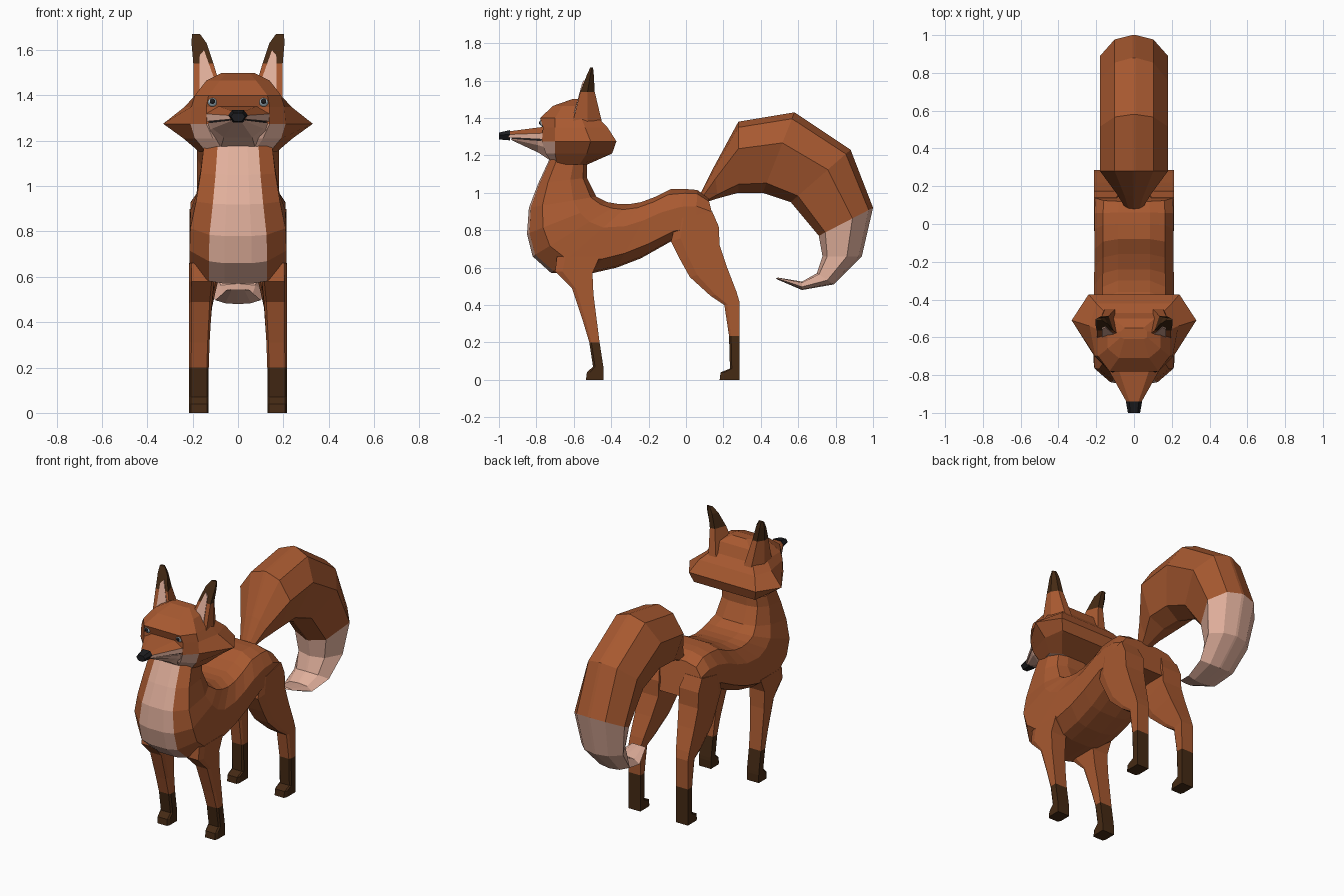
import bpy, bmesh


def material(name, rgb):
    m = bpy.data.materials.new(name)
    m.diffuse_color = (*rgb, 1)
    return m


FUR = material("fur", (0.39, 0.10, 0.03))
PALE = material("pale_fur", (0.75, 0.43, 0.33))
DARK = material("dark_fur", (0.06, 0.023, 0.007))
BLACK = material("black", (0.012, 0.012, 0.014))
EYE = material("eye_grey", (0.45, 0.58, 0.65))


def skin(name, rings, mats=(FUR,), pick=lambda i, j: 0):
    """Join equal-length rings of points into a capped flat-shaded mesh."""
    bm = bmesh.new()
    vs = [[bm.verts.new(p) for p in r] for r in rings]
    n = len(vs[0])
    for i in range(len(vs) - 1):
        for j in range(n):
            k = (j + 1) % n
            f = bm.faces.new((vs[i][j], vs[i][k], vs[i + 1][k], vs[i + 1][j]))
            f.material_index = pick(i, j)
    for r, i in ((vs[0], 0), (vs[-1], len(vs) - 2)):
        bm.faces.new(r).material_index = pick(i, n - 1)
    bmesh.ops.recalc_face_normals(bm, faces=bm.faces)
    me = bpy.data.meshes.new(name)
    bm.to_mesh(me)
    bm.free()
    for m in mats:
        me.materials.append(m)
    ob = bpy.data.objects.new(name, me)
    bpy.context.collection.objects.link(ob)
    return ob


def loft(name, rows, profile, mats=(FUR,), pick=lambda i, j: 0, side=0, outer=0.0):
    """rows: (y, z) of one edge, (y, z) of the opposite edge, half width.
    profile: half section as (width fraction, position between the edges).
    side +1/-1 sets the outer faces at x = side * outer; 0 keeps it central."""
    sec = profile + [(-u, t) for u, t in reversed(profile)]
    rings = []
    for y0, z0, y1, z1, w in rows:
        cx = side * (outer - w)
        rings.append([(cx + u * w, y0 + (y1 - y0) * t, z0 + (z1 - z0) * t) for u, t in sec])
    return skin(name, rings, mats, pick)


# Torso and neck: back edge, then chest/belly edge
loft("body", [
    (-0.53, 1.18, -0.73, 1.18, 0.15), (-0.53, 1.08, -0.79, 1.05, 0.165),
    (-0.48, 0.98, -0.84, 0.92, 0.185), (-0.42, 0.95, -0.85, 0.78, 0.21),
    (-0.36, 0.94, -0.82, 0.66, 0.214), (-0.30, 0.94, -0.72, 0.57, 0.214),
    (-0.24, 0.95, -0.50, 0.57, 0.212), (-0.16, 0.98, -0.37, 0.60, 0.21),
    (-0.08, 1.02, -0.24, 0.65, 0.21), (0.00, 1.02, -0.08, 0.74, 0.21),
    (0.06, 1.015, 0.05, 0.76, 0.21), (0.12, 0.97, 0.17, 0.76, 0.205)],
    [(0.4, 0), (0.78, 0.08), (1, 0.34), (1, 0.8), (0.6, 0.97), (0.28, 1)],
    (FUR, PALE), lambda i, j: int(i < 5 and j in (4, 5, 6)))

# Tail: outer edge, then inner edge
loft("tail", [
    (0.08, 1.00, 0.11, 0.95, 0.05), (0.15, 1.14, 0.17, 0.97, 0.09),
    (0.28, 1.38, 0.28, 1.00, 0.18), (0.58, 1.43, 0.41, 1.00, 0.18),
    (0.88, 1.23, 0.56, 0.95, 0.18), (1.00, 0.92, 0.71, 0.77, 0.18),
    (0.94, 0.66, 0.73, 0.66, 0.15), (0.79, 0.51, 0.70, 0.57, 0.125),
    (0.62, 0.48, 0.62, 0.525, 0.10), (0.48, 0.54, 0.49, 0.547, 0.05)],
    [(0.05, 0), (0.57, 0.08), (1, 0.38), (0.62, 0.88), (0.05, 1)],
    (FUR, PALE), lambda i, j: int(i >= 5))

# Legs: front edge, then back edge
LEG = [(0.8, 0), (1, 0.2), (1, 1)]
for name, s in (("right", 1), ("left", -1)):
    loft("front_leg_" + name, [
        (-0.69, 0.66, -0.46, 0.66, 0.05), (-0.70, 0.58, -0.50, 0.57, 0.055),
        (-0.61, 0.49, -0.495, 0.46, 0.05), (-0.55, 0.31, -0.48, 0.34, 0.045),
        (-0.517, 0.2, -0.462, 0.2, 0.043), (-0.497, 0.07, -0.442, 0.07, 0.043),
        (-0.53, 0.04, -0.44, 0.05, 0.043), (-0.535, 0, -0.44, 0, 0.043)],
        LEG, (FUR, DARK), lambda i, j: int(i >= 4), s, 0.215)
    loft("hind_leg_" + name, [
        (-0.05, 0.86, 0.14, 0.90, 0.06), (-0.08, 0.74, 0.175, 0.82, 0.07),
        (-0.03, 0.64, 0.18, 0.72, 0.07), (0.02, 0.55, 0.22, 0.60, 0.06),
        (0.13, 0.45, 0.27, 0.47, 0.048), (0.205, 0.40, 0.285, 0.42, 0.043),
        (0.23, 0.235, 0.285, 0.235, 0.042), (0.235, 0.06, 0.285, 0.06, 0.042),
        (0.185, 0.04, 0.285, 0.04, 0.042), (0.18, 0, 0.285, 0, 0.042)],
        LEG, (FUR, DARK), lambda i, j: int(i >= 6), s, 0.213)

# Head: stacked layers, each a mirrored half outline from front to back
layers = [
    (1.15, [(0.07, -0.71), (0.14, -0.69), (0.17, -0.57), (0.11, -0.53)]),
    (1.21, [(0.11, -0.75), (0.19, -0.70), (0.24, -0.53), (0.22, -0.395)]),
    (1.275, [(0.14, -0.77), (0.21, -0.70), (0.33, -0.51), (0.24, -0.372)]),
    (1.35, [(0.14, -0.765), (0.205, -0.70), (0.235, -0.54), (0.20, -0.42)]),
    (1.40, [(0.13, -0.78), (0.19, -0.70), (0.19, -0.56), (0.15, -0.47)]),
    (1.465, [(0.08, -0.71), (0.14, -0.66), (0.14, -0.57), (0.11, -0.50)]),
    (1.50, [(0.05, -0.61), (0.07, -0.60), (0.07, -0.57), (0.05, -0.55)])]
skin("head", [[(x, y, z) for x, y in h] + [(-x, y, z) for x, y in reversed(h)]
              for z, h in layers],
     (FUR, PALE), lambda i, j: int(i < 2 and j in (0, 6, 7)))

# Snout, mouth line, lower jaw and nose
loft("snout", [(-0.72, 1.358, -0.72, 1.283, 0.165), (-0.95, 1.328, -0.95, 1.295, 0.035)],
     [(0.6, 0), (1, 0.5), (1, 1)], (FUR, PALE), lambda i, j: int(j in (1, 2, 3)))
loft("mouth", [(-0.72, 1.29, -0.72, 1.27, 0.155), (-0.93, 1.30, -0.93, 1.285, 0.03)],
     [(1, 0), (1, 1)], (BLACK,))
loft("jaw", [(-0.70, 1.276, -0.70, 1.155, 0.16), (-0.79, 1.28, -0.79, 1.215, 0.125),
             (-0.94, 1.291, -0.93, 1.28, 0.035)],
     [(1, 0), (0.9, 0.4), (0.5, 1)], (PALE,))
loft("nose", [(-0.94, 1.335, -0.94, 1.28, 0.043), (-1.0, 1.322, -1.0, 1.285, 0.032)],
     [(0.6, 0), (1, 0.4), (0.5, 1)], (BLACK,))

# Ears: z, inner x, outer x, front y, back y
ear = [(1.38, 0.06, 0.195, -0.605, -0.45), (1.54, 0.108, 0.197, -0.565, -0.488),
       (1.63, 0.138, 0.205, -0.53, -0.493), (1.67, 0.167, 0.203, -0.512, -0.497)]
lining = [(0.10, -0.59, 1.46), (0.17, -0.603, 1.41), (0.17, -0.557, 1.58), (0.15, -0.548, 1.6)]
for name, s in (("right", 1), ("left", -1)):
    skin("ear_" + name, [[(s * a, f, z), (s * b, f, z), (s * b, (f + k) / 2, z),
                          (s * (a * 0.3 + b * 0.7), k, z), (s * (a * 0.7 + b * 0.3), k, z)]
                         for z, a, b, f, k in ear],
         (FUR, DARK), lambda i, j: int(i >= 1))
    skin("ear_lining_" + name,
         [[(s * x, y + d, z) for x, y, z in lining] for d in (0, 0.02)], (PALE,))

    # Eyes
    for part, r, y, mat in (("eye_", 0.025, -0.757, EYE), ("pupil_", 0.013, -0.773, BLACK)):
        bpy.ops.mesh.primitive_uv_sphere_add(segments=12, ring_count=8, radius=r,
                                             location=(s * 0.113, y, 1.374))
        ob = bpy.context.object
        ob.name = part + name
        ob.data.materials.append(mat)
